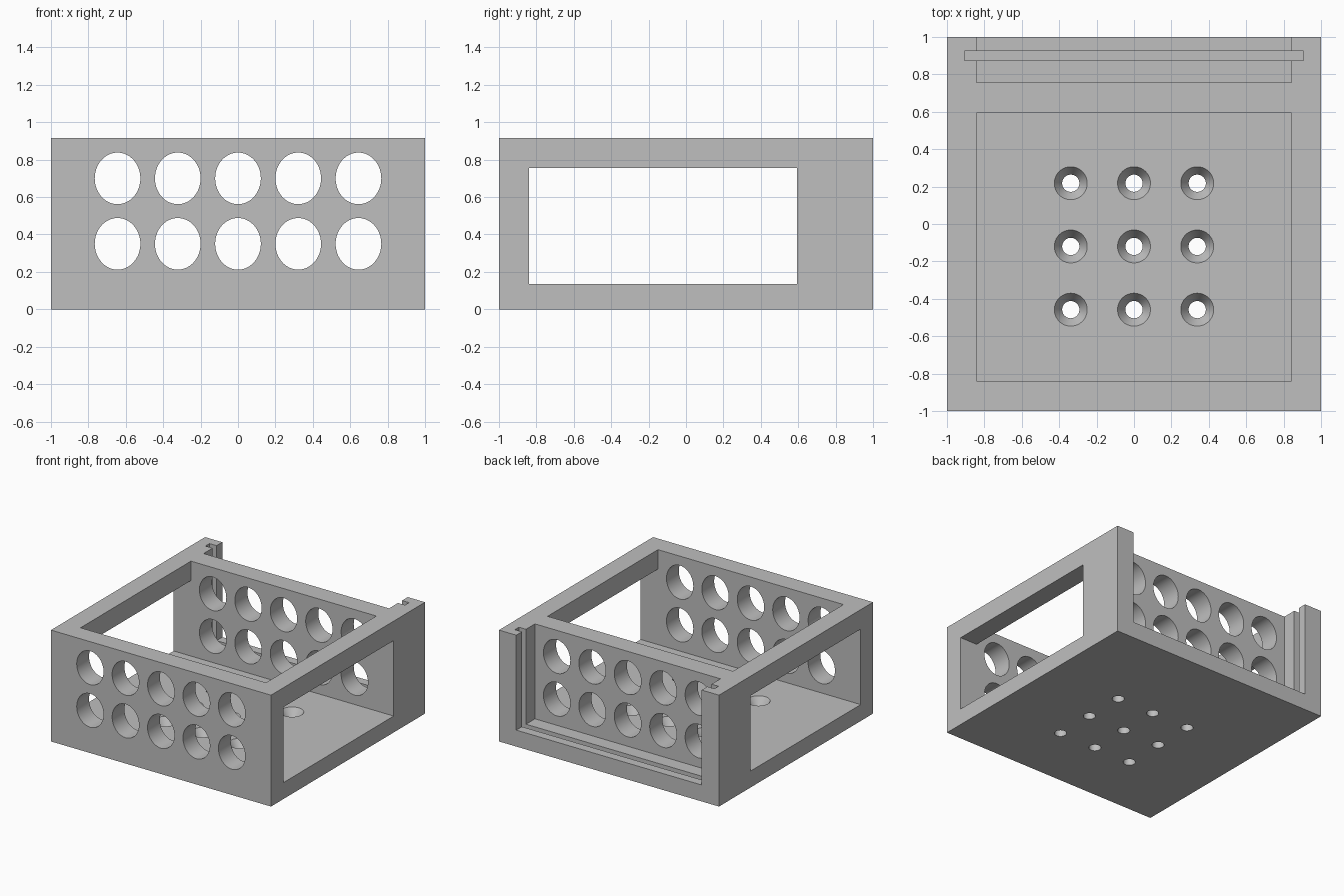
import bpy
import bmesh
import math
from mathutils import Matrix, Vector

cube = bpy.data.objects.get("Cube")
if cube:
    bpy.data.objects.remove(cube, do_unlink=True)

HEIGHT = 0.915
FLOOR = 0.135
INNER = 0.843
SINK_DEPTH = 0.065

grey = bpy.data.materials.new("plain grey")
grey.use_nodes = True
colour = (0.52, 0.52, 0.52, 1)
grey.diffuse_color = colour
grey.node_tree.nodes["Principled BSDF"].inputs["Base Color"].default_value = colour


def add_box(bm, low, high):
    low, high = Vector(low), Vector(high)
    matrix = Matrix.Translation((low + high) / 2) @ Matrix.Diagonal((*(high - low), 1))
    bmesh.ops.create_cube(bm, size=1, matrix=matrix)


def add_cone(bm, matrix, bottom, top, depth):
    bmesh.ops.create_cone(bm, cap_ends=True, segments=64, radius1=bottom,
                          radius2=top, depth=depth, matrix=matrix)


def make_object(name, bm):
    bmesh.ops.recalc_face_normals(bm, faces=bm.faces)
    mesh = bpy.data.meshes.new(name)
    bm.to_mesh(mesh)
    bm.free()
    mesh.materials.append(grey)
    obj = bpy.data.objects.new(name, mesh)
    bpy.context.collection.objects.link(obj)
    return obj


def box_object(name, low, high):
    bm = bmesh.new()
    add_box(bm, low, high)
    return make_object(name, bm)


def cut(body, cutter):
    cutter.hide_render = True
    mod = body.modifiers.new(cutter.name, "BOOLEAN")
    mod.operation = "DIFFERENCE"
    mod.solver = "EXACT"
    mod.object = cutter
    bpy.context.view_layer.objects.active = body
    bpy.ops.object.modifier_apply(modifier=mod.name)
    bpy.data.objects.remove(cutter, do_unlink=True)


# Solid block for the housing
housing = box_object("housing", (-1, -1, 0), (1, 1, HEIGHT))

# Main chamber, open at the top
cut(housing, box_object("chamber_cutter", (-INNER, -0.84, FLOOR), (INNER, 0.593, 1.2)))

# Rear bay, open at the top and back
cut(housing, box_object("rear_bay_cutter", (-INNER, 0.757, FLOOR), (INNER, 1.2, 1.2)))

# Slot for a sliding panel in the posts and the floor
cut(housing, box_object("slot_cutter", (-0.907, 0.873, 0.08), (0.907, 0.926, 1.2)))

# Side windows, level with the chamber floor
cut(housing, box_object("window_cutter", (-1.2, -0.84, FLOOR), (1.2, 0.593, 0.755)))

# Two rows of oval holes through the front and inner walls
bm = bmesh.new()
for row in (0.35, 0.70):
    for column in range(-2, 3):
        matrix = (Matrix.Translation((column * 0.322, -0.15, row))
                  @ Matrix.Diagonal((0.122, 1, 0.138, 1))
                  @ Matrix.Rotation(math.pi / 2, 4, "X"))
        add_cone(bm, matrix, 1, 1, 1.9)
cut(housing, make_object("oval_hole_cutter", bm))

# Grid of countersunk screw holes in the floor
shafts, sinks = bmesh.new(), bmesh.new()
for column in (-1, 0, 1):
    for row in (-1, 0, 1):
        x, y = column * 0.338, row * 0.338 - 0.12
        add_cone(shafts, Matrix.Translation((x, y, 0.05)), 0.046, 0.046, 0.3)
        add_cone(sinks, Matrix.Translation((x, y, FLOOR - SINK_DEPTH / 2)),
                 0.046, 0.088, SINK_DEPTH)
cut(housing, make_object("countersink_cutter", sinks))
cut(housing, make_object("screw_hole_cutter", shafts))

# Smooth the holes and keep the edges sharp
bpy.ops.object.select_all(action="DESELECT")
housing.select_set(True)
bpy.context.view_layer.objects.active = housing
bpy.ops.object.shade_smooth_by_angle(angle=math.radians(30))
